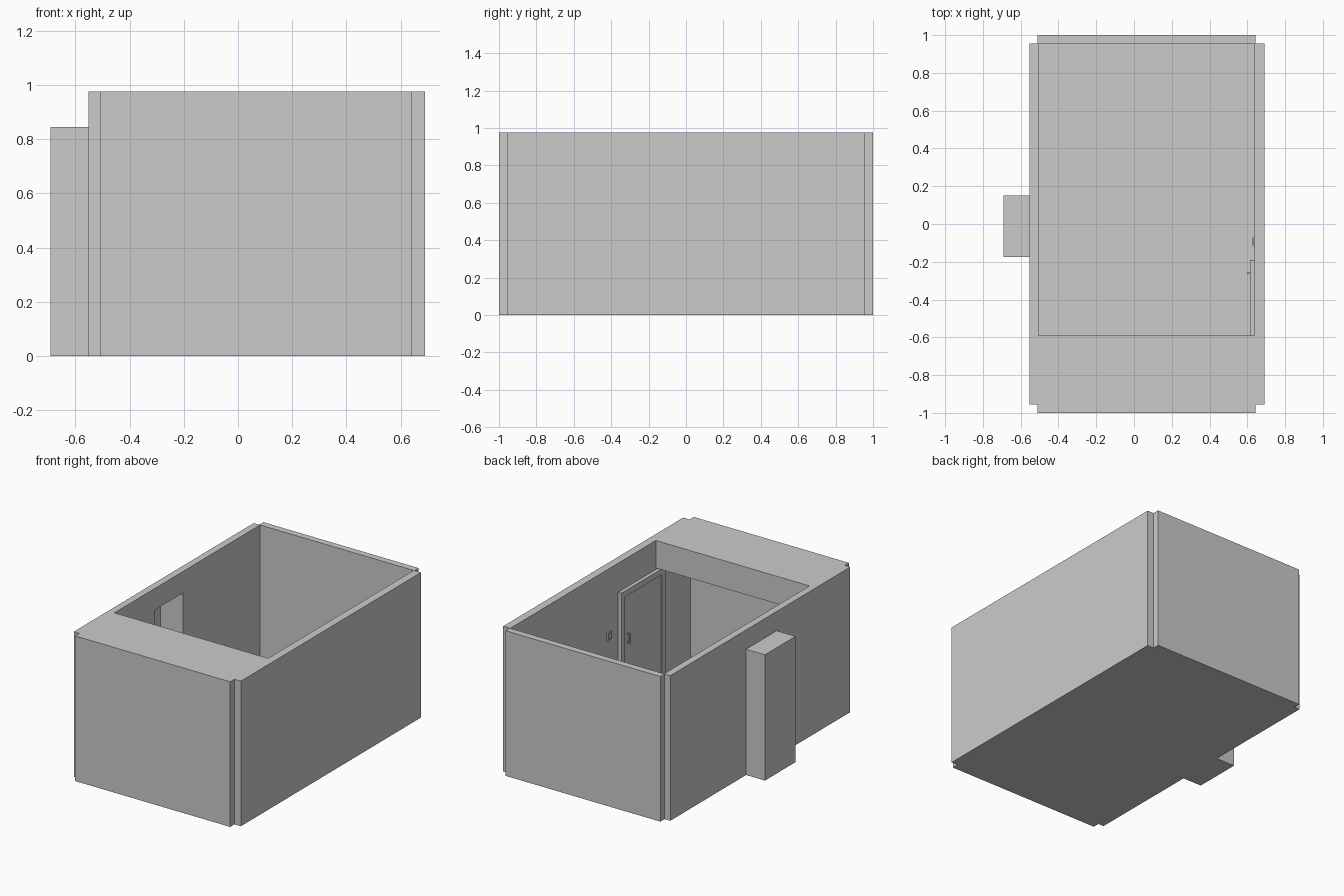
import bpy, bmesh
from mathutils import Vector

if "Cube" in bpy.data.objects:
    bpy.data.objects.remove(bpy.data.objects["Cube"])


def prism(name, pts, axis, lo, hi):
    """Extrude a 2D profile along x (profile in y,z) or z (profile in x,y)."""
    bm = bmesh.new()
    place = (lambda a, b: (lo, a, b)) if axis == 'x' else (lambda a, b: (a, b, lo))
    face = bm.faces.new([bm.verts.new(place(*p)) for p in pts])
    res = bmesh.ops.extrude_face_region(bm, geom=[face])
    d = Vector((hi - lo, 0, 0)) if axis == 'x' else Vector((0, 0, hi - lo))
    bmesh.ops.translate(bm, vec=d, verts=[v for v in res['geom'] if isinstance(v, bmesh.types.BMVert)])
    bmesh.ops.recalc_face_normals(bm, faces=bm.faces)
    me = bpy.data.meshes.new(name)
    bm.to_mesh(me)
    bm.free()
    ob = bpy.data.objects.new(name, me)
    bpy.context.collection.objects.link(ob)
    return ob


def box(name, x, y, z):
    return prism(name, [(x[0], y[0]), (x[1], y[0]), (x[1], y[1]), (x[0], y[1])], 'z', *z)


def arch(name, outer, inner, x):
    """Panel with a floor-level opening; outer and inner are (y0, y1, top)."""
    a, b, t = outer
    c, d, h = inner
    return prism(name, [(a, 0), (c, 0), (c, h), (d, h), (d, 0), (b, 0), (b, t), (a, t)], 'x', *x)


H = 0.975
XL, XR = -0.505, 0.637      # inner wall faces
YE = 0.955                  # inner end faces

# Floor
box("floor", (XL, XR), (-YE, YE), (0, 0.004))

# Walls, with notched outer corners
box("front_wall", (-0.51, 0.642), (-1, -YE), (0, H))
box("back_wall", (-0.51, 0.642), (YE, 1), (0, H))
box("right_wall", (XR, 0.69), (-YE, YE), (0, H))
arch("left_wall", (-YE, YE, H), (-0.16, 0.135, 0.83), (-0.552, XL))

# Dropped ceiling over the front end
box("soffit", (XL, XR), (-YE, -0.59), (0.79, H))

# Recess projecting from the left wall
XO, XI, XW = -0.692, -0.672, -0.552
prism("niche_shell", [(XW, -0.175), (XW, -0.16), (XI, -0.16), (XI, 0.135),
                      (XW, 0.135), (XW, 0.15), (XO, 0.15), (XO, -0.175)], 'z', 0, 0.83)
box("niche_top", (XO, XW), (-0.175, 0.15), (0.83, 0.845))
box("niche_floor", (XI, XL), (-0.16, 0.135), (0, 0.004))

# Door on the right wall
arch("door_frame", (-0.66, -0.19, 0.78), (-0.62, -0.23, 0.74), (0.613, XR))
box("door_leaf", (0.621, XR), (-0.62, -0.23), (0.004, 0.74))
box("door_handle_grip", (0.597, 0.602), (-0.263, -0.257), (0.415, 0.49))
for i, z in enumerate((0.42, 0.479)):
    box(f"door_handle_post_{i}", (0.602, 0.621), (-0.263, -0.257), (z, z + 0.006))

# Light switch with tapered plate and rocker
prism("switch_plate", [(XR, -0.12), (XR, -0.065), (0.63, -0.07), (0.63, -0.115)], 'z', 0.5, 0.55)
box("switch_rocker", (0.625, 0.63), (-0.108, -0.077), (0.51, 0.54))
